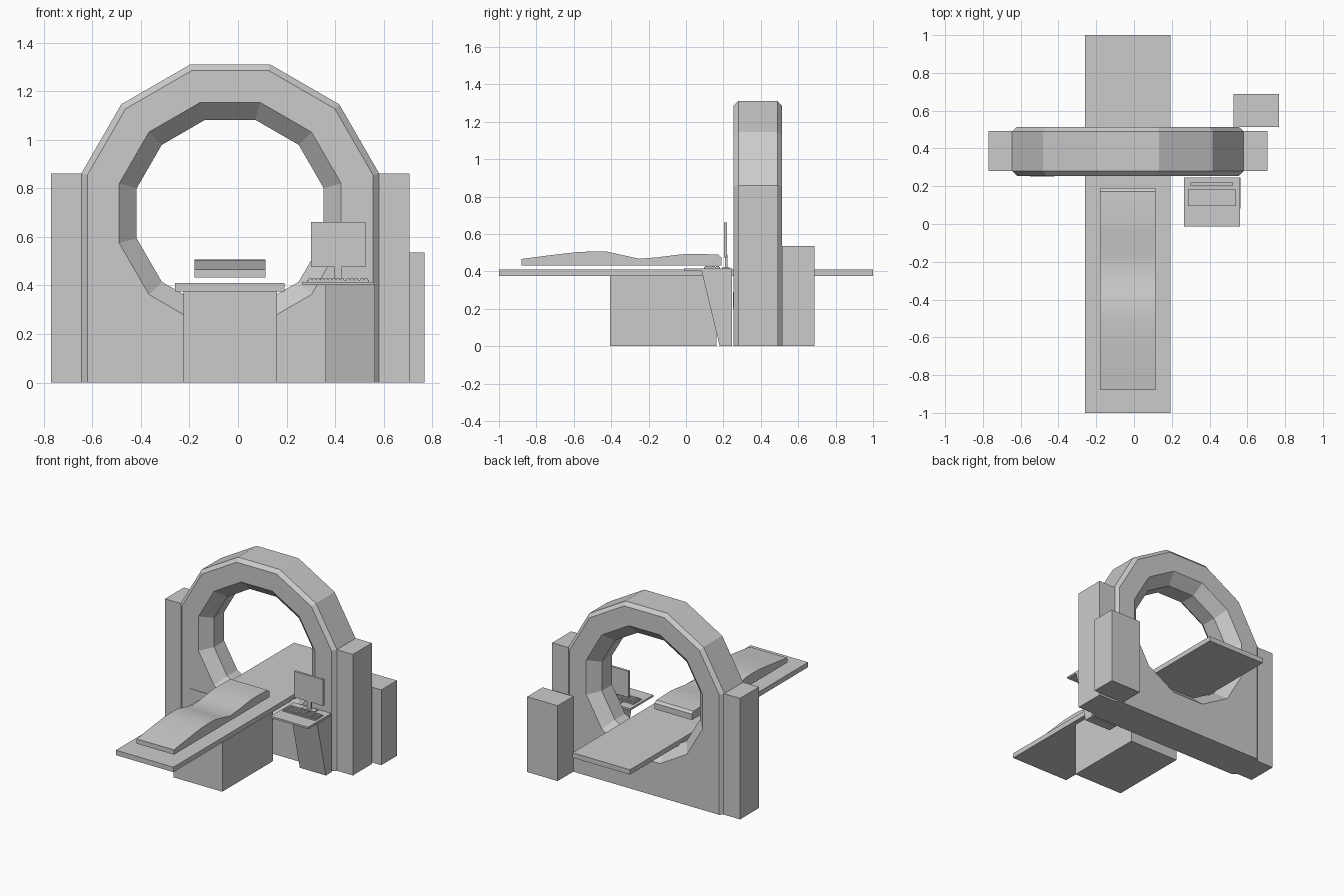
import bpy, bmesh
from math import cos, sin, radians

if "Cube" in bpy.data.objects:
    bpy.data.objects.remove(bpy.data.objects["Cube"])

CX, CZ = -0.032, 0.697   # gantry bore centre


def finish(name, bm):
    bmesh.ops.recalc_face_normals(bm, faces=bm.faces[:])
    me = bpy.data.meshes.new(name)
    bm.to_mesh(me)
    bm.free()
    ob = bpy.data.objects.new(name, me)
    bpy.context.scene.collection.objects.link(ob)
    return ob


def loft(name, loops):
    """Solid through a list of equal-length point loops, capped at both ends."""
    bm = bmesh.new()
    rings = [[bm.verts.new(p) for p in loop] for loop in loops]
    n = len(rings[0])
    for a, b in zip(rings, rings[1:]):
        for i in range(n):
            j = (i + 1) % n
            bm.faces.new((a[i], a[j], b[j], b[i]))
    bm.faces.new(rings[0])
    bm.faces.new(rings[-1])
    return finish(name, bm)


def box(name, x0, x1, y0, y1, z0, z1):
    return loft(name, [[(x0, y0, z), (x1, y0, z), (x1, y1, z), (x0, y1, z)]
                       for z in (z0, z1)])


def extrude_x(name, x0, x1, profile):
    return loft(name, [[(x, y, z) for y, z in profile] for x in (x0, x1)])


def arc(apothem, y, angles):
    r = apothem / cos(radians(15))
    return [(CX + r * cos(radians(a)), y, CZ + r * sin(radians(a))) for a in angles]


def arch(apothem, y):
    return ([(CX + apothem, y, 0)] + arc(apothem, y, range(15, 180, 30))
            + [(CX - apothem, y, 0)])


# Gantry: twelve-sided arch with chamfered rims
gantry = loft("gantry", [arch(0.588, 0.255), arch(0.613, 0.28),
                         arch(0.613, 0.49), arch(0.588, 0.513)])

# Bore cutter, flared at both ends
full = range(15, 375, 30)
cutter = loft("bore_cutter", [arc(0.467, 0.245, full), arc(0.385, 0.327, full),
                              arc(0.385, 0.441, full), arc(0.467, 0.523, full)])
cutter.hide_render = True
cutter.hide_viewport = True
mod = gantry.modifiers.new("bore", "BOOLEAN")
mod.operation = 'DIFFERENCE'
mod.object = cutter
mod.solver = 'EXACT'

# Side columns, rear cabinet, front control panel
box("left_column", -0.77, -0.64, 0.28, 0.493, 0, 0.86)
box("right_column", 0.575, 0.707, 0.28, 0.493, 0, 0.86)
box("rear_cabinet", 0.527, 0.767, 0.513, 0.688, 0, 0.535)
box("control_panel", -0.55, -0.42, 0.251, 0.256, 0.2, 0.29)

# Patient table
box("table_top", -0.26, 0.192, -1, 1, 0.375, 0.41)
box("table_base", -0.225, 0.16, -0.405, 0.163, 0, 0.375)

# Contoured mattress
top = [(-0.88, 0.466), (-0.72, 0.487), (-0.58, 0.503), (-0.5, 0.506), (-0.42, 0.505),
       (-0.34, 0.487), (-0.25, 0.467), (-0.15, 0.475), (-0.05, 0.488), (0.0, 0.493),
       (0.1, 0.492), (0.172, 0.489), (0.19, 0.474)]
mattress = extrude_x("mattress", -0.18, 0.113, [(-0.88, 0.432)] + top + [(0.19, 0.432)])
bpy.context.view_layer.objects.active = mattress
mattress.select_set(True)
bpy.ops.object.shade_smooth_by_angle(angle=radians(30))

# Console: leaning pedestal and tray
extrude_x("console_pedestal", 0.36, 0.565,
          [(0.083, 0.402), (0.18, 0), (0.245, 0), (0.245, 0.402)])
box("console_tray", 0.265, 0.56, -0.012, 0.247, 0.402, 0.415)

# Keyboard with three blocks of keys
box("keyboard", 0.285, 0.54, 0.095, 0.183, 0.415, 0.423)
columns = [0.291 + 0.0165 * i + (0.007 if i > 8 else 0) + (0.007 if i > 11 else 0)
           for i in range(14)]
for r in range(4):
    y = 0.101 + 0.0195 * r
    for c, x in enumerate(columns):
        box(f"key_{r}_{c}", x, x + 0.0135, y, y + 0.016, 0.422, 0.429)

# Monitor
box("monitor_foot", 0.362, 0.464, 0.193, 0.236, 0.415, 0.421)
box("monitor_neck", 0.397, 0.427, 0.209, 0.221, 0.42, 0.49)
box("monitor_screen", 0.30, 0.525, 0.203, 0.219, 0.475, 0.661)
